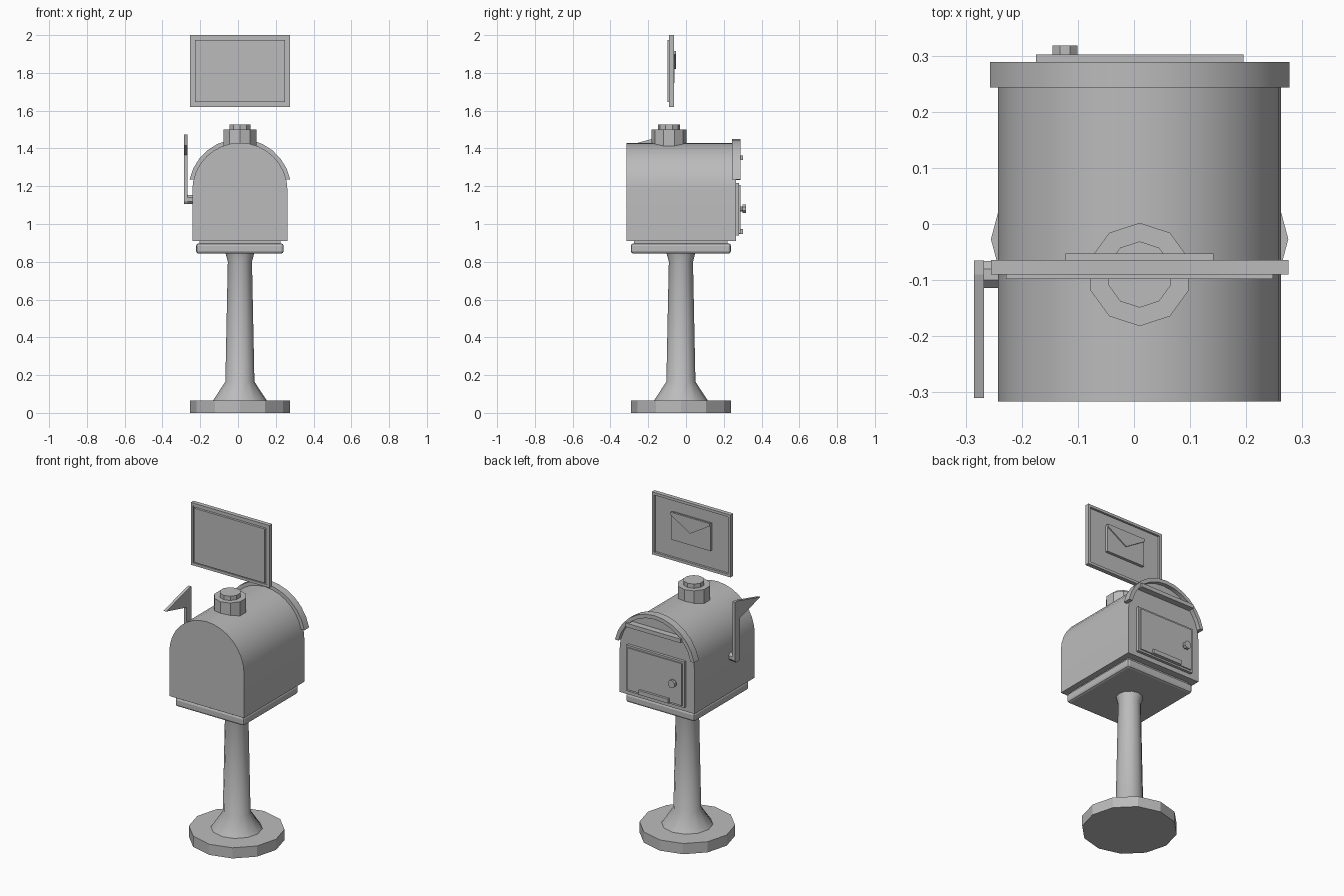
import bpy, bmesh, math
from mathutils import Matrix

cube = bpy.data.objects.get("Cube")
if cube:
    bpy.data.objects.remove(cube)

grey = bpy.data.materials.new("plain_grey")
grey.use_nodes = True
grey.diffuse_color = (0.5, 0.5, 0.5, 1)
grey.node_tree.nodes["Principled BSDF"].inputs["Base Color"].default_value = (0.5, 0.5, 0.5, 1)

CX, CY = 0.01, -0.027   # axis of the post
ARCH_Z = 1.178          # centre height of the roof arch


def finish(name, bm, smooth=None):
    bmesh.ops.recalc_face_normals(bm, faces=bm.faces)
    mesh = bpy.data.meshes.new(name)
    bm.to_mesh(mesh)
    bm.free()
    mesh.materials.append(grey)
    obj = bpy.data.objects.new(name, mesh)
    bpy.context.collection.objects.link(obj)
    if smooth:
        bpy.ops.object.select_all(action="DESELECT")
        obj.select_set(True)
        bpy.context.view_layer.objects.active = obj
        bpy.ops.object.shade_smooth_by_angle(angle=math.radians(smooth))
    return obj


def box(name, x, y, z, bevel=0):
    bm = bmesh.new()
    bmesh.ops.create_cube(bm, size=1)
    for v in bm.verts:
        for i, (lo, hi) in enumerate((x, y, z)):
            v.co[i] = lo if v.co[i] < 0 else hi
    if bevel:
        bmesh.ops.bevel(bm, geom=bm.edges[:], offset=bevel, segments=2,
                        profile=0.5, affect="EDGES")
    return finish(name, bm)


def prism(name, points, axis, lo, hi, smooth=None):
    """Extrude an outline along x (points are y, z) or y (points are x, z)."""
    bm = bmesh.new()
    verts = [bm.verts.new((lo, a, b) if axis == "x" else (a, lo, b)) for a, b in points]
    face = bm.faces.new(verts)
    new = bmesh.ops.extrude_face_region(bm, geom=[face])["geom"]
    shift = (hi - lo, 0, 0) if axis == "x" else (0, hi - lo, 0)
    bmesh.ops.translate(bm, vec=shift, verts=[g for g in new if isinstance(g, bmesh.types.BMVert)])
    return finish(name, bm, smooth)


def lathe(name, profile, sides, place, start=0, smooth=None):
    """Closed turned shape from (radius, height) rings, moved by a matrix."""
    bm = bmesh.new()
    rings = []
    for r, h in profile:
        angles = [start + math.tau * i / sides for i in range(sides)]
        rings.append([bm.verts.new((r * math.cos(a), r * math.sin(a), h)) for a in angles])
    for low, high in zip(rings, rings[1:]):
        for i in range(sides):
            j = (i + 1) % sides
            bm.faces.new((low[i], low[j], high[j], high[i]))
    bm.faces.new(rings[0])
    bm.faces.new(rings[-1])
    bm.transform(place)
    return finish(name, bm, smooth)


def arc(radius, start, end, steps):
    angles = [math.radians(start + (end - start) * i / steps) for i in range(steps + 1)]
    return [(CX + radius * math.cos(a), ARCH_Z + radius * math.sin(a)) for a in angles]


# Stand
post_place = Matrix.Translation((CX, CY, 0))
lathe("base_disc", [(0.265, 0), (0.265, 0.065)], 12, post_place)
lathe("post", [(0.146, 0.06), (0.077, 0.165), (0.064, 0.8), (0.077, 0.85)],
      12, post_place, smooth=35)
box("floor_plate", (-0.222, 0.242), (-0.292, 0.238), (0.843, 0.898), 0.014)
box("floor_riser", (-0.205, 0.225), (-0.275, 0.221), (0.89, 0.915))

# Arched body and the hood over the door end
body = arc(0.252, 0, 180, 16) + [(CX - 0.252, 0.91), (CX + 0.252, 0.91)]
prism("body", body, "y", -0.316, 0.264, 35)
hood = arc(0.273, 12, 168, 12) + arc(0.250, 167, 13, 12)
prism("hood", hood, "y", 0.243, 0.289, 35)

# Cap on the roof
cap_place = Matrix.Translation((CX, -0.09, 0))
lathe("cap_base", [(0.092, 1.40), (0.092, 1.5)], 10, cap_place, math.pi / 2)
lathe("cap_top", [(0.059, 1.49), (0.059, 1.526)], 10, cap_place, math.pi / 2)

# Door with its fittings
box("door", (-0.185, 0.205), (0.255, 0.281), (0.938, 1.218))
box("door_panel", (-0.173, 0.193), (0.275, 0.288), (0.95, 1.206))
box("door_label", (-0.09, 0.11), (0.28, 0.302), (0.948, 0.974))
box("slot_bar", (-0.175, 0.195), (0.255, 0.302), (1.338, 1.362))
knob_place = Matrix.Translation((-0.123, 0, 1.08)) @ Matrix.Rotation(-math.pi / 2, 4, "X")
lathe("door_knob", [(0.014, 0.28), (0.014, 0.3), (0.024, 0.3), (0.024, 0.318)],
      8, knob_place, math.pi / 8)

# Signal flag on the right side
flag = [(-0.075, 1.105), (-0.065, 1.12), (-0.065, 1.475), (-0.09, 1.475),
        (-0.31, 1.415), (-0.115, 1.365), (-0.115, 1.12), (-0.105, 1.105)]
prism("flag", flag, "x", -0.285, -0.267)
pivot_place = Matrix.Translation((0, -0.09, 1.13)) @ Matrix.Rotation(math.pi / 2, 4, "Y")
lathe("flag_pivot", [(0.026, -0.27), (0.026, -0.235)], 8, pivot_place, math.pi / 8)

# Floating sign: frame, board and raised front panel
X0, X1, Z0, Z1, W = -0.255, 0.275, 1.62, 2.0, 0.016
for side, x in (("right", (X0, X0 + W)), ("left", (X1 - W, X1))):
    box("sign_frame_" + side, x, (-0.09, -0.064), (Z0, Z1))
for side, z in (("bottom", (Z0, Z0 + W)), ("top", (Z1 - W, Z1))):
    box("sign_frame_" + side, (X0 + W, X1 - W), (-0.09, -0.064), z)
box("sign_board", (X0 + W, X1 - W), (-0.084, -0.077), (Z0 + W, Z1 - W))
box("sign_front_panel", (-0.228, 0.248), (-0.098, -0.08), (1.645, 1.975))

# Envelope emblem on the back of the sign
box("envelope", (-0.122, 0.142), (-0.08, -0.06), (1.746, 1.912))
prism("envelope_flap", [(-0.122, 1.916), (0.142, 1.916), (0.142, 1.9), (CX, 1.82), (-0.122, 1.9)],
      "y", -0.065, -0.053)
